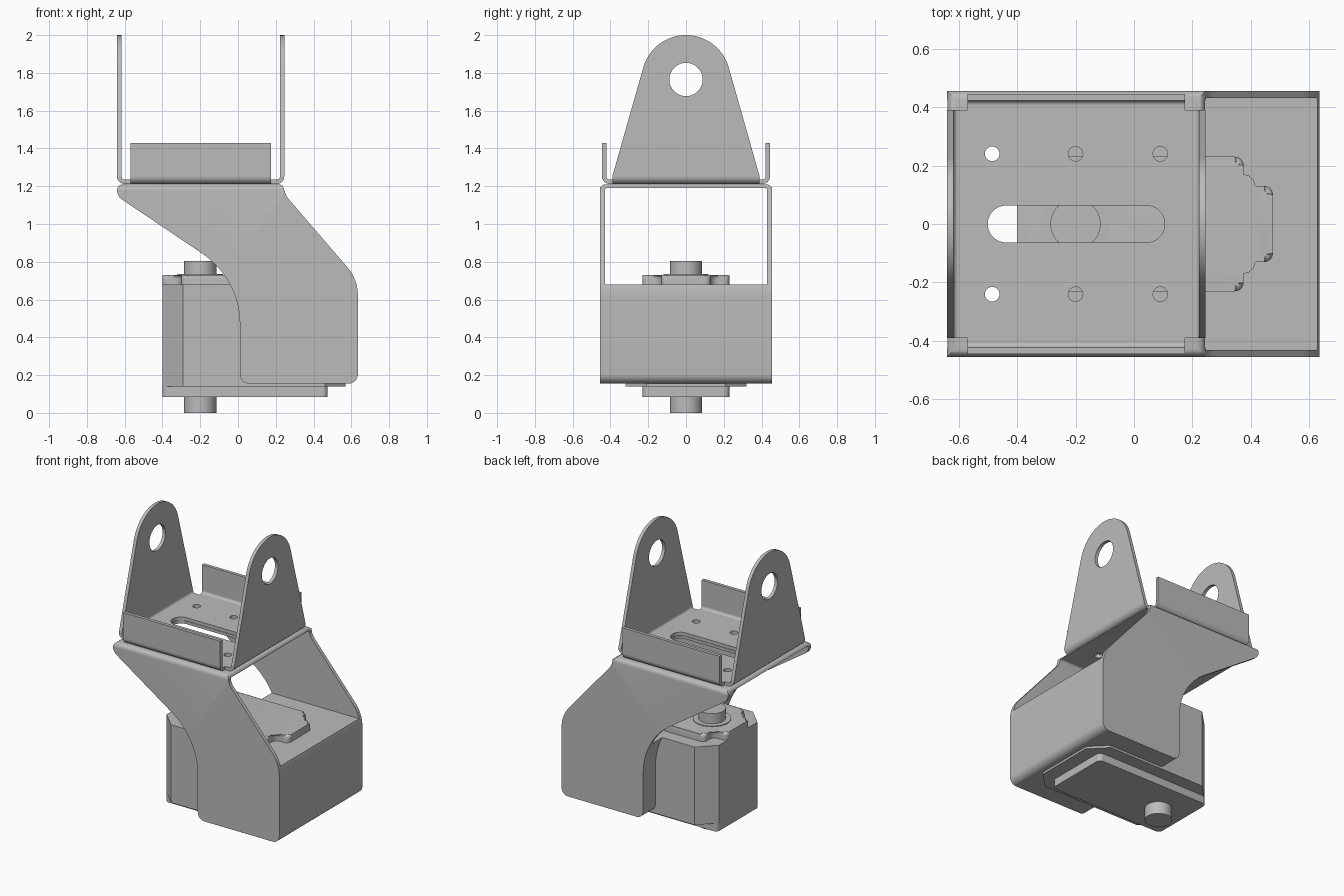
import bpy, bmesh, math
from mathutils import Vector

cube = bpy.data.objects.get("Cube")
if cube:
    bpy.data.objects.remove(cube, do_unlink=True)

grey = bpy.data.materials.new("metal_grey")
grey.use_nodes = True
grey.diffuse_color = (0.5, 0.5, 0.5, 1)
bsdf = next(n for n in grey.node_tree.nodes if n.type == 'BSDF_PRINCIPLED')
bsdf.inputs["Base Color"].default_value = (0.5, 0.5, 0.5, 1)


def rounded(corners, steps=10):
    """Outline from (u, v, radius) corners, each filleted by its radius."""
    out = []
    for i, (u, v, r) in enumerate(corners):
        p = Vector((u, v))
        a = (Vector(corners[i - 1][:2]) - p).normalized()
        b = (Vector(corners[(i + 1) % len(corners)][:2]) - p).normalized()
        if r == 0:
            out.append(p)
            continue
        half = a.angle(b) / 2
        centre = p + (a + b).normalized() * (r / math.sin(half))
        start = p + a * (r / math.tan(half)) - centre
        end = p + b * (r / math.tan(half)) - centre
        sweep = start.angle_signed(end)
        for k in range(steps + 1):
            t = -sweep * k / steps
            c, s = math.cos(t), math.sin(t)
            out.append(centre + Vector((start.x * c - start.y * s, start.x * s + start.y * c)))
    return out


def rect(u0, u1, v0, v1, r=0):
    return rounded([(u0, v0, r), (u1, v0, r), (u1, v1, r), (u0, v1, r)])


def disc(u, v, r, n=40):
    return [Vector((u + r * math.cos(2 * math.pi * k / n), v + r * math.sin(2 * math.pi * k / n))) for k in range(n)]


PLACE = {'x': lambda u, v, w: (w, u, v), 'y': lambda u, v, w: (u, w, v), 'z': lambda u, v, w: (u, v, w)}


def prism(name, outline, axis, lo, hi, bevel=0, pick=None):
    """Extrude an outline along an axis; round the edges whose ends satisfy pick."""
    bm = bmesh.new()
    rings = [[bm.verts.new(PLACE[axis](p[0], p[1], w)) for p in outline] for w in (lo, hi)]
    n = len(outline)
    for i in range(n):
        j = (i + 1) % n
        bm.faces.new((rings[0][i], rings[0][j], rings[1][j], rings[1][i]))
    bm.faces.new(rings[0])
    bm.faces.new(rings[1])
    if bevel:
        edges = [e for e in bm.edges if all(pick(v.co) for v in e.verts)]
        bmesh.ops.bevel(bm, geom=edges, offset=bevel, segments=5, profile=0.5, affect='EDGES')
    bmesh.ops.recalc_face_normals(bm, faces=bm.faces)
    mesh = bpy.data.meshes.new(name)
    bm.to_mesh(mesh)
    bm.free()
    mesh.materials.append(grey)
    ob = bpy.data.objects.new(name, mesh)
    bpy.context.collection.objects.link(ob)
    return ob


def activate(ob):
    bpy.ops.object.select_all(action='DESELECT')
    ob.select_set(True)
    bpy.context.view_layer.objects.active = ob


def cut(ob, cutters):
    for c in cutters:
        mod = ob.modifiers.new("cut", 'BOOLEAN')
        mod.operation, mod.solver, mod.object = 'DIFFERENCE', 'EXACT', c
        activate(ob)
        bpy.ops.object.modifier_apply(modifier=mod.name)
        bpy.data.objects.remove(c, do_unlink=True)


def floor_cutters():
    """Slot and screw holes shared by the two stacked plates."""
    tools = [prism("slot_cutter", rect(-0.5, 0.105, -0.063, 0.063, 0.0625), 'z', 1.1, 1.3)]
    for x in (-0.485, -0.2, 0.09):
        for y in (-0.24, 0.24):
            tools.append(prism("hole_cutter", disc(x, y, 0.025, 24), 'z', 1.1, 1.3))
    return tools


# Lower bracket: swept side profile, hollowed between its side plates
profile = rounded([(-0.64, 1.21, 0), (-0.64, 1.147, 0.06), (0.01, 0.709, 0.45), (0.01, 0.155, 0.05),
                   (0.635, 0.155, 0.05), (0.635, 0.706, 0.23), (0.245, 1.159, 0.1), (0.245, 1.21, 0)])
lower = prism("lower_bracket", profile, 'y', -0.455, 0.455, 0.03, lambda c: c.z > 1.2099)
opening = prism("opening_cutter", rect(-0.43, 0.43, 0.68, 1.19), 'x', -1, 1,
                0.012, lambda c: c.z > 1.189)
cut(lower, [opening] + floor_cutters())

# Upper bracket floor, with notched corners
MID = -0.1975
HX, HY = 0.4025, 0.405      # where the floor meets the bends
FX, FY = 0.3725, 0.39       # half widths of the flanges and ears
ZB, ZT, R = 1.212, 1.235, 0.04
corner = [(HX, FY), (FX, FY), (FX, HY)]
plus = []
for sx, sy in ((1, 1), (-1, 1), (-1, -1), (1, -1)):
    pts = corner if sx * sy > 0 else corner[::-1]
    plus += [(MID + sx * x, sy * y) for x, y in pts]
cut(prism("upper_floor", plus, 'z', ZB, ZT), floor_cutters())


def bend(name, axis, edge, sign, lo, hi):
    """Quarter-round sheet bend from the floor up to a wall."""
    arc = []
    for radius, order in ((R, range(9)), (R - 0.023, range(8, -1, -1))):
        for k in order:
            t = math.pi / 2 * k / 8
            arc.append((edge + sign * radius * math.sin(t), ZB + R - radius * math.cos(t)))
    prism(name, arc, axis, lo, hi)


# Tall ears with pivot holes, and low flanges
EAR_Z, EAR_R = 1.765, 0.235
foot = Vector((FY, ZB + R - EAR_Z))
tangent = math.atan2(foot.y, foot.x) + math.acos(EAR_R / foot.length)
ear = [(-FY, ZB + R), (FY, ZB + R)]
for k in range(33):
    t = tangent + (math.pi - 2 * tangent) * k / 32
    ear.append((EAR_R * math.cos(t), EAR_Z + EAR_R * math.sin(t)))
for side, s in (("left", 1), ("right", -1)):
    outer = MID + s * (HX + R)
    inner = outer - s * 0.023
    ob = prism(side + "_ear", ear, 'x', min(outer, inner), max(outer, inner))
    cut(ob, [prism("pivot_cutter", disc(0, EAR_Z, 0.088), 'x', outer - 0.1, outer + 0.1)])
    bend(side + "_ear_bend", 'y', MID + s * HX, s, -FY, FY)
for side, s in (("back", 1), ("front", -1)):
    outer = s * (HY + R)
    inner = outer - s * 0.023
    prism(side + "_flange", rect(MID - FX, MID + FX, ZB + R, 1.43), 'y',
          min(outer, inner), max(outer, inner))
    bend(side + "_flange_bend", 'x', s * HY, s, MID - FX, MID + FX)

# Motor body with chamfered corners
C = 0.11
body = [(-0.4 + C, -0.32), (0.57 - C, -0.32), (0.57, -0.32 + C), (0.57, 0.32 - C),
        (0.57 - C, 0.32), (-0.4 + C, 0.32), (-0.4, 0.32 - C), (-0.4, -0.32 + C)]
prism("motor_body", body, 'z', 0.14, 0.6795)

# Raised top cover, narrowed at both ends
half = [(0.375, 0.23, 0.03), (0.375, 0.13, 0.04), (0.475, 0.13, 0.03)]
q1 = half[::-1]
q2 = [(0.075 - x, y, r) for x, y, r in half]
cover = q1 + q2 + [(x, -y, r) for x, y, r in q2[::-1] + q1[::-1]]
prism("top_cover", rounded(cover, 5), 'z', 0.67, 0.73, 0.02, lambda c: c.z > 0.729)

# Bottom cover and output shafts
prism("bottom_cover", rect(-0.4, 0.475, -0.23, 0.23, 0.03), 'z', 0.085, 0.145,
      0.02, lambda c: c.z < 0.086)
prism("shaft_collar", disc(-0.2, 0, 0.12), 'z', 0.72, 0.735)
prism("top_shaft", disc(-0.2, 0, 0.086), 'z', 0.72, 0.805)
prism("bottom_shaft", disc(-0.2, 0, 0.086), 'z', 0, 0.09)

for ob in list(bpy.context.scene.objects):
    if ob.type == 'MESH':
        activate(ob)
        bpy.ops.object.shade_smooth_by_angle(angle=math.radians(30))
